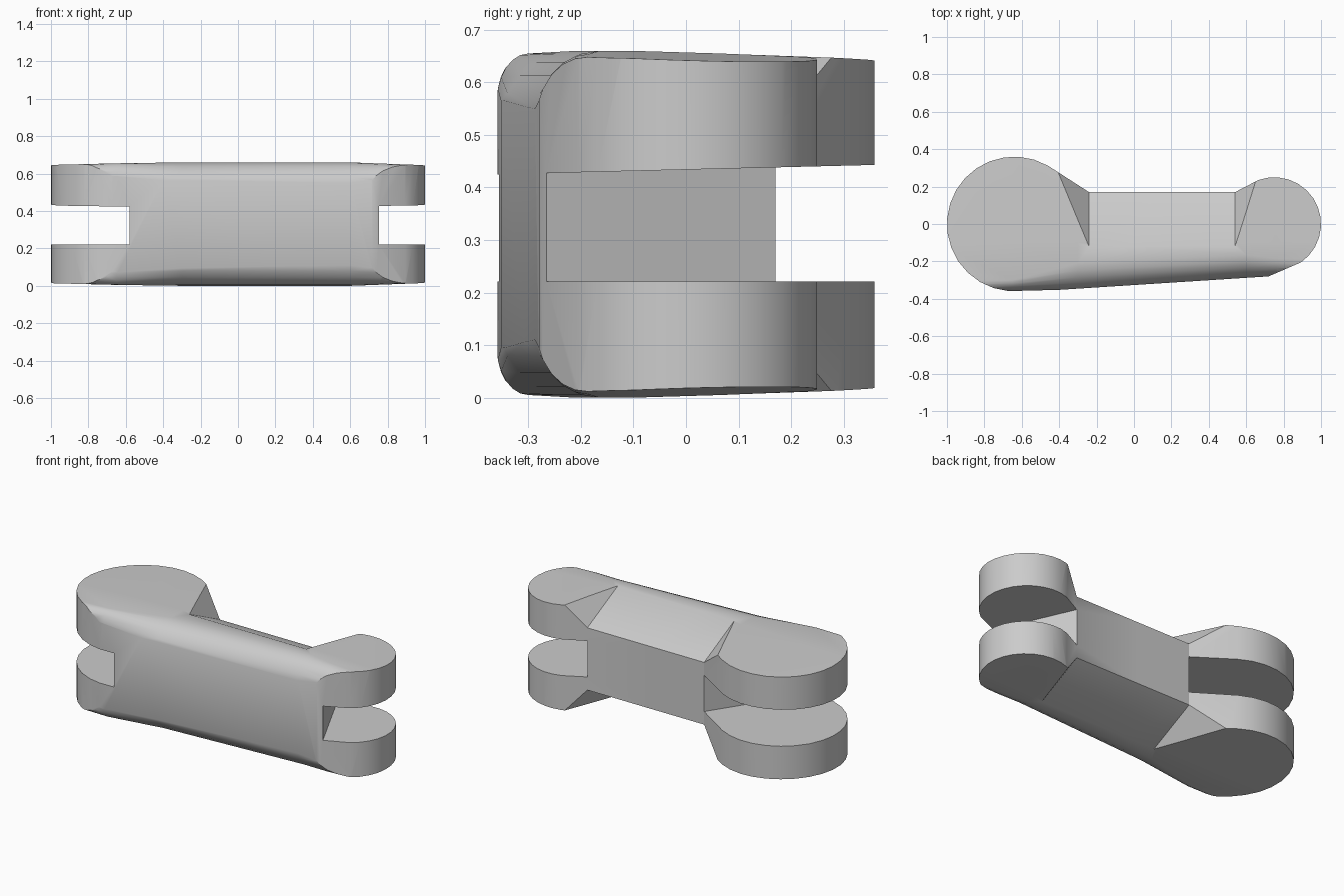
import bpy, bmesh, math

cube = bpy.data.objects.get("Cube")
if cube:
    bpy.data.objects.remove(cube, do_unlink=True)

MID = 0.33  # height of the mirror plane between upper and lower halves


def finish(bm, name):
    bmesh.ops.recalc_face_normals(bm, faces=bm.faces)
    mesh = bpy.data.meshes.new(name)
    bm.to_mesh(mesh)
    bm.free()
    ob = bpy.data.objects.new(name, mesh)
    bpy.context.collection.objects.link(ob)
    return ob


def prism(name, outline, low, high):
    """Extrude a plan outline; low and high are heights as functions of y."""
    bm = bmesh.new()
    bottom = [bm.verts.new((x, y, low(y))) for x, y in outline]
    top = [bm.verts.new((x, y, high(y))) for x, y in outline]
    bm.faces.new(bottom)
    bm.faces.new(top)
    n = len(outline)
    for i in range(n):
        j = (i + 1) % n
        bm.faces.new((bottom[i], bottom[j], top[j], top[i]))
    return finish(bm, name)


def hull(name, points):
    bm = bmesh.new()
    for p in points:
        bm.verts.new(p)
    bmesh.ops.convex_hull(bm, input=bm.verts)
    return finish(bm, name)


def arc(cx, r, start, end, count):
    angles = [math.radians(start + (end - start) * i / count) for i in range(count + 1)]
    return [(cx + r * math.cos(a), r * math.sin(a)) for a in angles]


def envelope(name, sections):
    """Loft a rounded front edge; each section is x, front y, round depth, round height, top."""
    bm = bmesh.new()
    rings = []
    steps = 6
    for x, front, depth, height, top in sections:
        half = [(0.5, top - 0.018), (-0.1, top)]
        for i in range(steps + 1):
            a = math.pi / 2 * i / steps
            half.append((front + depth * (1 - math.sin(math.pi / 2 - a)),
                         top - height * (1 - math.sin(a))))
        # round runs from the top surface down to the front face
        half[2:] = [(front + depth * (1 - math.sin(math.pi / 2 * i / steps)),
                     top - height * (1 - math.cos(math.pi / 2 * i / steps)))
                    for i in range(steps + 1)]
        loop = half + [(y, 2 * MID - z) for y, z in reversed(half)]
        rings.append([bm.verts.new((x, y, z)) for y, z in loop])
    n = len(rings[0])
    for a, b in zip(rings, rings[1:]):
        for i in range(n):
            j = (i + 1) % n
            bm.faces.new((a[i], a[j], b[j], b[i]))
    bm.faces.new(rings[0])
    bm.faces.new(rings[-1])
    bmesh.ops.triangulate(bm, faces=bm.faces)
    return finish(bm, name)


def boolean(target, cutter, operation):
    mod = target.modifiers.new(cutter.name, "BOOLEAN")
    mod.object = cutter
    mod.operation = operation
    mod.solver = "EXACT"
    bpy.context.view_layer.objects.active = target
    bpy.ops.object.modifier_apply(modifier=mod.name)
    bpy.data.objects.remove(cutter, do_unlink=True)


# Link: plan outline with a large and a small round end
outline = arc(-0.64, 0.36, 60, 265, 16)
outline += [(-0.4, -0.352), (0.72, -0.28)]
outline += arc(0.75, 0.25, -55, 110, 13)
outline += [(0.54, 0.17), (-0.24, 0.17)]
link = prism("hinge_link", outline, lambda y: -0.05, lambda y: 0.7)

# Rounded front edges and slightly domed top and bottom
boolean(link, envelope("front_rounding", [
    (-1.05, -0.36, 0.05, 0.06, 0.645),
    (-0.65, -0.36, 0.06, 0.09, 0.655),
    (-0.3, -0.36, 0.15, 0.16, 0.66),
    (0.6, -0.295, 0.13, 0.16, 0.66),
    (0.76, -0.285, 0.1, 0.13, 0.654),
    (1.05, -0.27, 0.08, 0.1, 0.643),
]), "INTERSECT")

# Fork gaps at both ends, each closed by a slanted web
gaps = {
    "large_gap": [(-1.2, -0.5), (-0.58, -0.5), (-0.58, -0.35), (-0.24, 0.17),
                  (-0.24, 0.6), (-1.2, 0.6)],
    "small_gap": [(1.2, -0.5), (0.76, -0.5), (0.76, -0.28), (0.54, 0.17),
                  (0.54, 0.6), (1.2, 0.6)],
}
for name, plan in gaps.items():
    boolean(link, prism(name, plan, lambda y: 0.221, lambda y: 0.434 + 0.025 * y),
            "DIFFERENCE")

# Sloped back shoulders between the round ends, above and below
for side in (1, -1):
    points = []
    for x, tip in ((-0.24, -0.45), (0.54, 0.7)):
        for px, y, z in ((x, -0.12, 0.33), (x, 0.4, 0.075), (tip, 0.35, 0.33),
                         (x, -0.12, 0.5), (x, 0.4, 0.5), (tip, 0.35, 0.5)):
            points.append((px, y, MID + side * z))
    boolean(link, hull("back_shoulder", points), "DIFFERENCE")

# Single grey finish
grey = bpy.data.materials.new("light_grey")
grey.use_nodes = True
colour = (0.6, 0.6, 0.6, 1)
grey.diffuse_color = colour
grey.node_tree.nodes["Principled BSDF"].inputs["Base Color"].default_value = colour
link.data.materials.clear()
link.data.materials.append(grey)
for poly in link.data.polygons:
    poly.material_index = 0

bpy.ops.object.select_all(action="DESELECT")
link.select_set(True)
bpy.context.view_layer.objects.active = link
bpy.ops.object.shade_smooth_by_angle(angle=math.radians(28))
